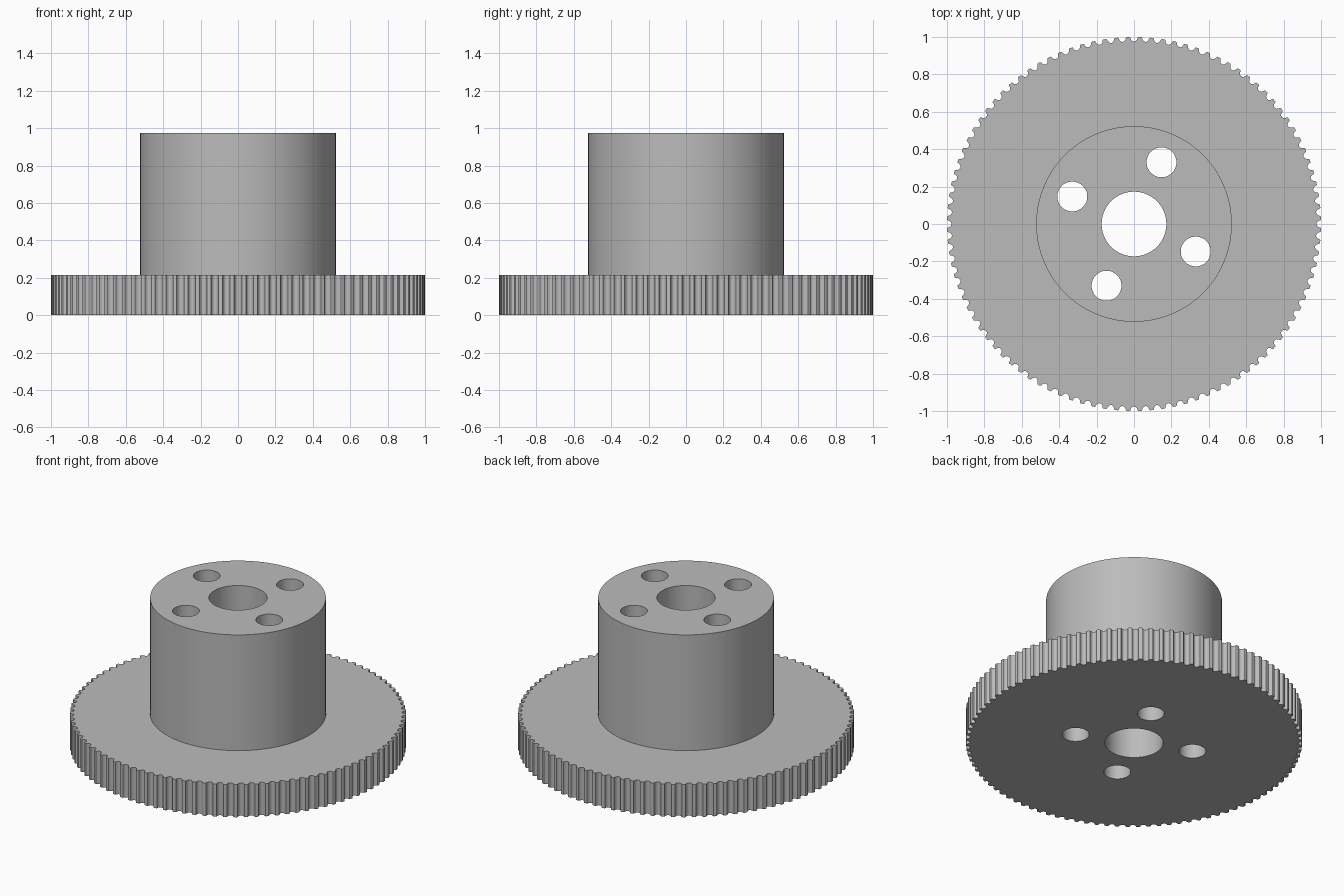
import bpy
import bmesh
from math import cos, sin, pi, radians

TEETH = 100
WHEEL_TOP, HUB_TOP = 0.215, 0.975

cube = bpy.data.objects.get("Cube")
if cube:
    bpy.data.objects.remove(cube, do_unlink=True)

grey = bpy.data.materials.new("plain_grey")
grey.use_nodes = True
colour = (0.5, 0.5, 0.5, 1)
grey.diffuse_color = colour
grey.node_tree.nodes["Principled BSDF"].inputs["Base Color"].default_value = colour


def circle(radius, x=0, y=0, count=64):
    steps = [2 * pi * i / count for i in range(count)]
    return [(x + radius * cos(a), y + radius * sin(a)) for a in steps]


def toothed_outline():
    # Rounded belt groove as (half width, depth), mirrored and repeated
    half = [(0.0235, 0), (0.0203, 0.002), (0.0185, 0.007), (0.0158, 0.014),
            (0.0113, 0.02), (0.004, 0.0238)]
    groove = [(-w, d) for w, d in half] + [(w, d) for w, d in reversed(half)]
    points = []
    for i in range(TEETH):
        for offset, depth in groove:
            a = 2 * pi * i / TEETH + offset
            points.append(((1 - depth) * cos(a), (1 - depth) * sin(a)))
    return points


def prism(name, outlines, bottom, top):
    """Upright solid from an outer outline and hole outlines."""
    bm = bmesh.new()
    caps = {bottom: [], top: []}
    for outline in outlines:
        rings = []
        for z, edges in caps.items():
            ring = [bm.verts.new((x, y, z)) for x, y in outline]
            edges += [bm.edges.new((ring[i - 1], ring[i])) for i in range(len(ring))]
            rings.append(ring)
        low, high = rings
        for i in range(len(low)):
            bm.faces.new((low[i - 1], low[i], high[i], high[i - 1]))
    for edges in caps.values():
        bmesh.ops.triangle_fill(bm, use_beauty=True, use_dissolve=False, edges=edges)
    bmesh.ops.recalc_face_normals(bm, faces=bm.faces[:])
    mesh = bpy.data.meshes.new(name)
    bm.to_mesh(mesh)
    bm.free()
    mesh.materials.append(grey)
    obj = bpy.data.objects.new(name, mesh)
    bpy.context.collection.objects.link(obj)
    bpy.ops.object.select_all(action="DESELECT")
    obj.select_set(True)
    bpy.context.view_layer.objects.active = obj
    bpy.ops.object.shade_smooth_by_angle(angle=radians(30))
    return obj


# Central bore and four bolt holes, shared by both parts
holes = [circle(0.173)]
x, y = 0.33, -0.147
for _ in range(4):
    holes.append(circle(0.08, x, y, 48))
    x, y = -y, x

prism("toothed_wheel", [toothed_outline()] + holes, 0, WHEEL_TOP)
prism("hub", [circle(0.523, count=100)] + holes, WHEEL_TOP, HUB_TOP)
